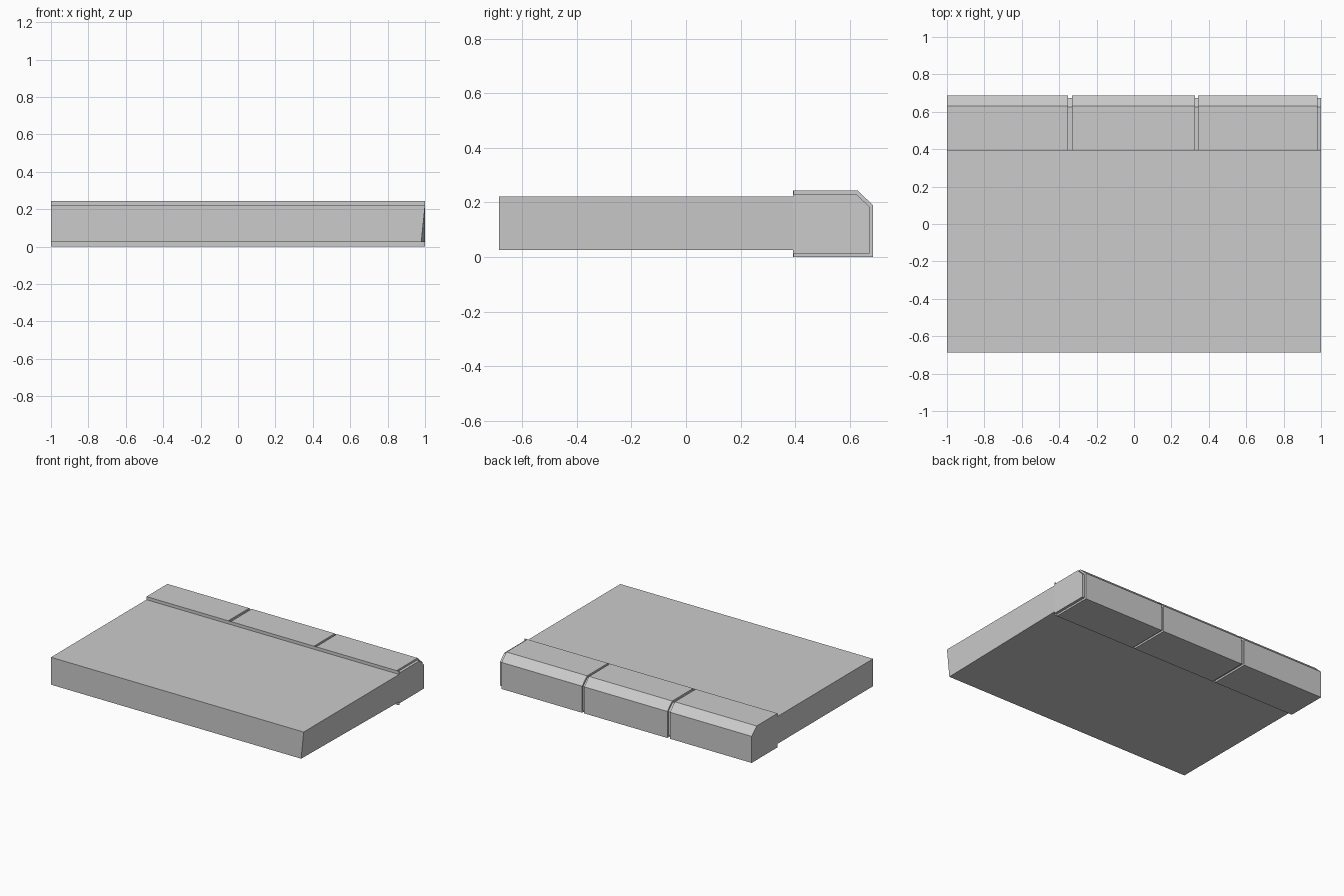
import bpy, bmesh

if "Cube" in bpy.data.objects:
    bpy.data.objects.remove(bpy.data.objects["Cube"])

HALF_Y = 0.686      # half depth of the whole model
STEP_Y = 0.393      # where the slab meets the raised edge
LIP = 0.003         # thin wall closing the grooves at the front


def make_object(name, bm):
    bmesh.ops.recalc_face_normals(bm, faces=bm.faces[:])
    mesh = bpy.data.meshes.new(name)
    bm.to_mesh(mesh)
    bm.free()
    obj = bpy.data.objects.new(name, mesh)
    bpy.context.collection.objects.link(obj)
    return obj


def edge_profile(inset):
    """Cross-section (y, z) of the raised edge, sunk by inset in the grooves."""
    return [
        (STEP_Y, 0.0), (STEP_Y + LIP, 0.0), (STEP_Y + LIP, inset),
        (HALF_Y - inset, inset), (HALF_Y - inset, 0.19 - inset * 0.4),
        (0.63 - inset * 0.4, 0.243 - inset), (STEP_Y + LIP, 0.243 - inset),
        (STEP_Y + LIP, 0.243), (STEP_Y, 0.243),
    ]


# Flat slab, with its front right bottom corner pulled in slightly
bm = bmesh.new()
bmesh.ops.create_cube(bm, size=1)
for v in bm.verts:
    right, back, top = v.co.x > 0, v.co.y > 0, v.co.z > 0
    x = 1.0 if right else -1.0
    if right and not back and not top:
        x = 0.98
    v.co = (x, STEP_Y if back else -HALF_Y, 0.221 if top else 0.025)
make_object("slab", bm)

# Raised edge: three blocks parted by shallow grooves, lofted along x
blocks = [(-1.0, -0.353), (-0.332, 0.326), (0.342, 0.98)]
stations = []
for start, end in blocks:
    if stations:
        stations.append((start, 0.013))
    stations += [(start, 0.0), (end, 0.0), (end, 0.013)]
stations.append((1.0, 0.013))

bm = bmesh.new()
loops = [[bm.verts.new((x, y, z)) for y, z in edge_profile(inset)]
         for x, inset in stations]
for a, b in zip(loops, loops[1:]):
    for i in range(len(a)):
        j = (i + 1) % len(a)
        bm.faces.new((a[i], a[j], b[j], b[i]))
bm.faces.new(loops[0])
bm.faces.new(loops[-1])
bmesh.ops.remove_doubles(bm, verts=bm.verts[:], dist=0.0001)
make_object("raised_edge", bm)
